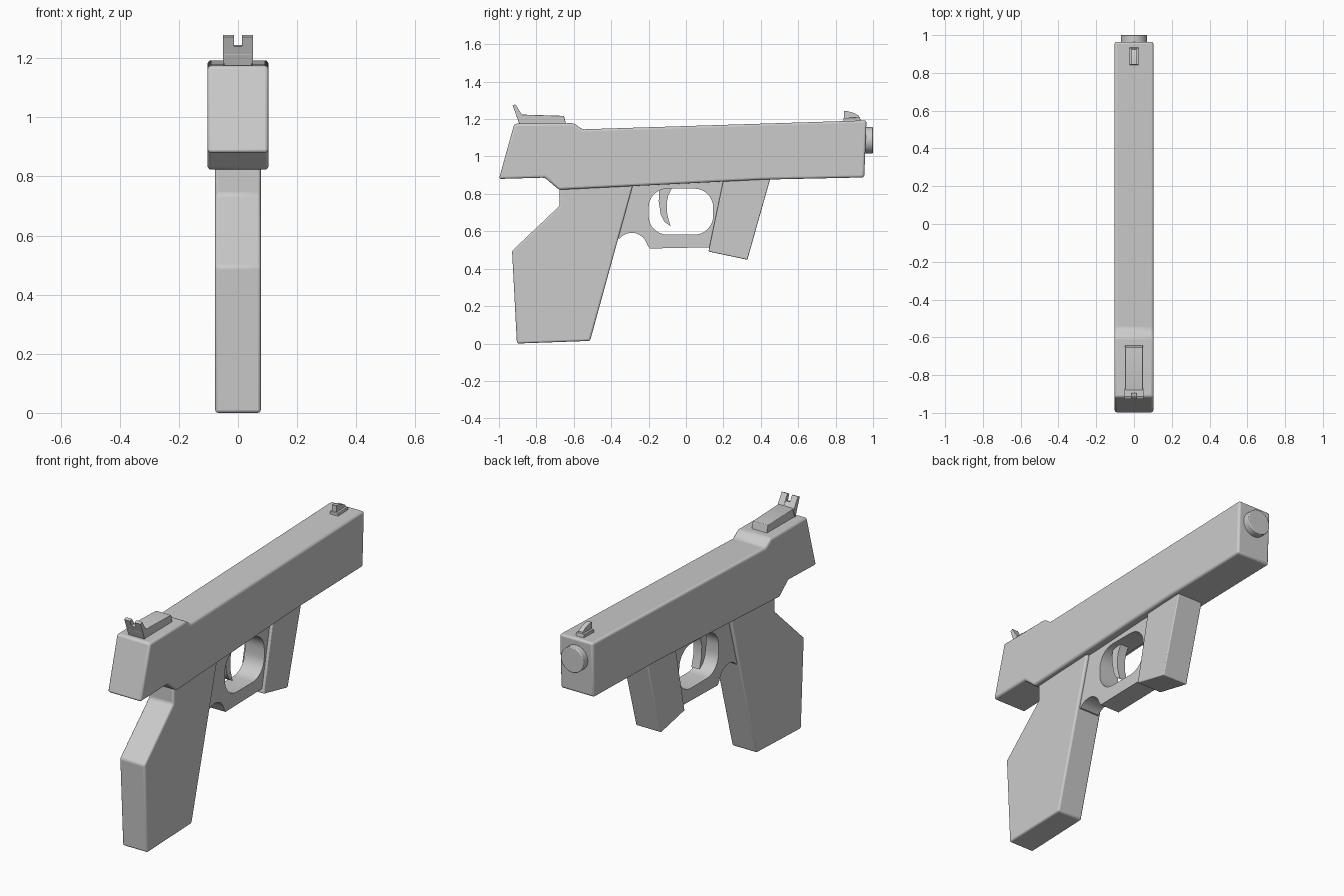
import bpy, bmesh
from math import radians, cos, sin, pi

if "Cube" in bpy.data.objects:
    bpy.data.objects.remove(bpy.data.objects["Cube"])


def arc(cy, cz, r, a0, a1, n=8):
    """Points of an arc in the side (y, z) plane, angles in degrees."""
    return [(cy + r * cos(radians(a0 + (a1 - a0) * i / n)),
             cz + r * sin(radians(a0 + (a1 - a0) * i / n))) for i in range(n + 1)]


def plate(name, loops, half, bevel=0.0, x=0.0):
    """Extrude a side profile (optionally with holes) across x."""
    bm = bmesh.new()
    edges = []
    for pts in loops:
        vs = [bm.verts.new((x - half, y, z)) for y, z in pts]
        if len(loops) == 1:
            bm.faces.new(vs)
        else:
            edges += [bm.edges.new((vs[i - 1], vs[i])) for i in range(len(vs))]
    if edges:
        bmesh.ops.triangle_fill(bm, use_beauty=True, edges=edges)
    ext = bmesh.ops.extrude_face_region(bm, geom=bm.faces[:], use_keep_orig=True)
    moved = [g for g in ext["geom"] if isinstance(g, bmesh.types.BMVert)]
    bmesh.ops.translate(bm, verts=moved, vec=(2 * half, 0, 0))
    bmesh.ops.recalc_face_normals(bm, faces=bm.faces[:])
    me = bpy.data.meshes.new(name)
    bm.to_mesh(me)
    bm.free()
    ob = bpy.data.objects.new(name, me)
    bpy.context.collection.objects.link(ob)
    finish(ob, bevel)
    return ob


def finish(ob, bevel):
    bpy.ops.object.select_all(action='DESELECT')
    bpy.context.view_layer.objects.active = ob
    ob.select_set(True)
    bpy.ops.object.shade_smooth_by_angle(angle=radians(35))
    if bevel:
        m = ob.modifiers.new("edge_bevel", 'BEVEL')
        m.width, m.segments = bevel, 3
        m.limit_method, m.angle_limit = 'ANGLE', radians(25)


# Upper body
plate("slide", [[(-1.0, 0.88), (-0.918, 1.175), (-0.6, 1.178), (-0.555, 1.145),
                 (0.965, 1.193), (0.953, 0.888), (0.4, 0.876), (-0.68, 0.822),
                 (-0.755, 0.887)]], 0.103, 0.012)

# Rear grip
plate("grip", [[(-0.675, 0.86), (-0.675, 0.737), (-0.93, 0.495), (-0.904, 0.0),
                (-0.513, 0.014), (-0.275, 0.88)]], 0.077, 0.01)

# Guard frame with a finger scoop and a rounded opening
outer = ([(-0.28, 0.87), (-0.38, 0.56)] + arc(-0.29, 0.507, 0.085, 140, 15)
         + [(-0.195, 0.508), (0.16, 0.515), (0.23, 0.89)])
hole = (arc(0.045, 0.728, 0.1, 0, 90) + arc(-0.1, 0.728, 0.1, 90, 180)
        + arc(-0.1, 0.682, 0.1, 180, 270) + arc(0.045, 0.682, 0.1, 270, 360))
plate("guard", [outer, hole], 0.06)

# Forward block under the body
plate("fore_grip", [[(0.12, 0.492), (0.328, 0.448), (0.453, 0.89), (0.203, 0.89)]],
      0.077, 0.005)

# Curved lever inside the opening
plate("lever", [[(-0.142, 0.84), (-0.146, 0.76), (-0.135, 0.69), (-0.115, 0.65),
                 (-0.083, 0.628), (-0.1, 0.69), (-0.103, 0.75), (-0.095, 0.79),
                 (-0.07, 0.84)]], 0.025)

# Muzzle disc
bpy.ops.mesh.primitive_cylinder_add(vertices=32, radius=0.07, depth=0.08,
                                    location=(0, 0.96, 1.087), rotation=(pi / 2, 0, 0))
bpy.context.object.name = "muzzle"
finish(bpy.context.object, 0.004)

# Rear sight: base, notch floor and two mirrored ears
plate("rear_sight_base", [[(-0.888, 1.165), (-0.906, 1.215), (-0.878, 1.224),
                           (-0.652, 1.217), (-0.64, 1.165)]], 0.047, 0.003)
ear = [(-0.888, 1.17), (-0.927, 1.272), (-0.912, 1.279), (-0.872, 1.215)]
for side in (-1, 1):
    plate("rear_sight_ear", [ear], 0.018, 0, side * 0.032)
plate("rear_sight_notch", [[(-0.888, 1.17), (-0.915, 1.24), (-0.895, 1.245),
                            (-0.872, 1.215)]], 0.014)

# Front sight: base and blade
plate("front_sight_base", [[(0.842, 1.17), (0.842, 1.206), (0.93, 1.209), (0.938, 1.17)]],
      0.025, 0.003)
plate("front_sight_blade", [[(0.845, 1.19), (0.845, 1.243), (0.865, 1.242), (0.9, 1.232),
                             (0.925, 1.217), (0.93, 1.19)]], 0.013)
